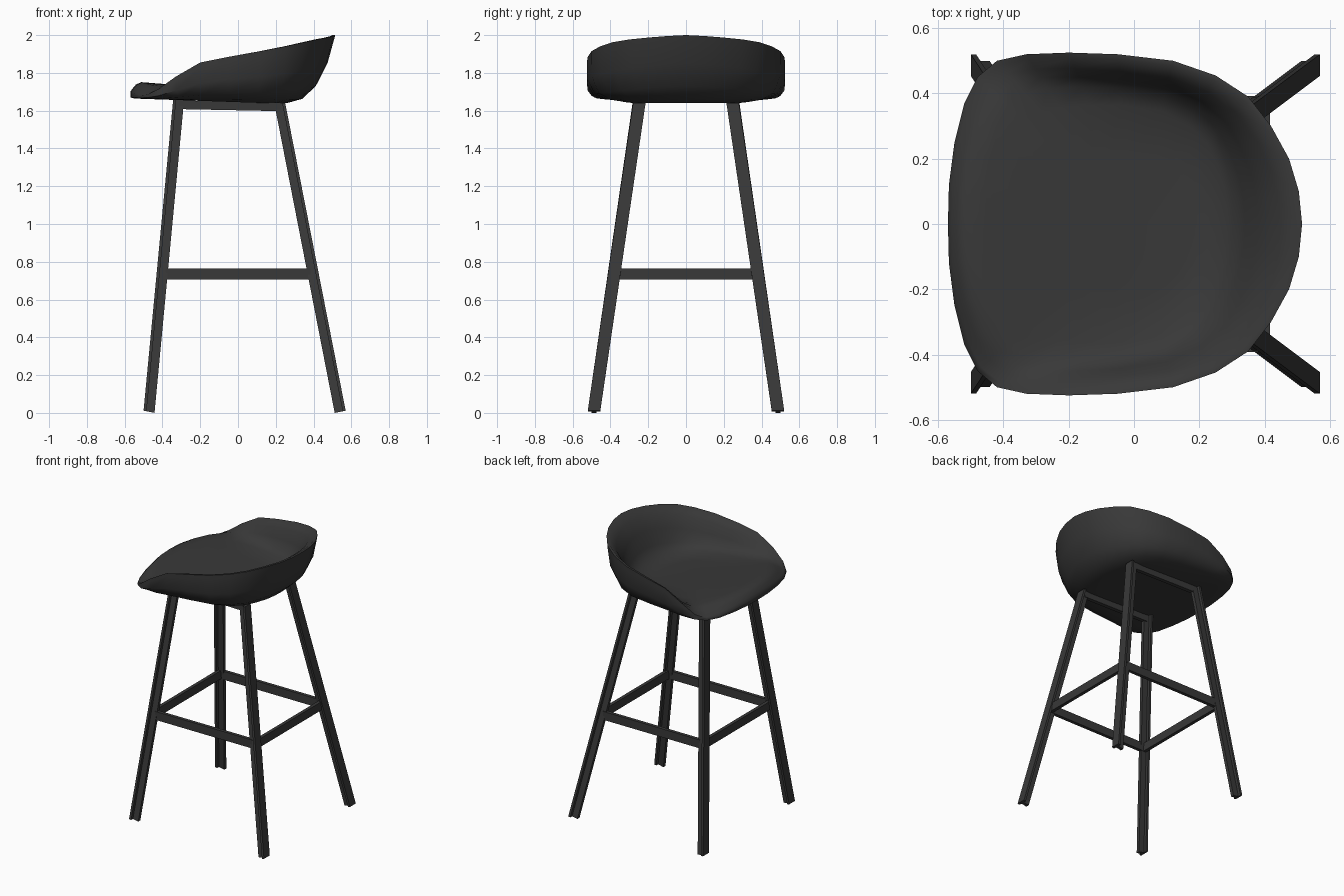
import bpy, bmesh
from mathutils import Vector

cube = bpy.data.objects.get("Cube")
if cube:
    bpy.data.objects.remove(cube, do_unlink=True)

mat = bpy.data.materials.new("charcoal_black")
mat.use_nodes = True
colour = (0.04, 0.04, 0.04, 1)
mat.diffuse_color = colour
bsdf = next(n for n in mat.node_tree.nodes if n.type == 'BSDF_PRINCIPLED')
bsdf.inputs["Base Color"].default_value = colour
bsdf.inputs["Roughness"].default_value = 0.6


def finish(name, bm):
    bmesh.ops.recalc_face_normals(bm, faces=bm.faces[:])
    mesh = bpy.data.meshes.new(name)
    bm.to_mesh(mesh)
    bm.free()
    mesh.materials.append(mat)
    obj = bpy.data.objects.new(name, mesh)
    bpy.context.collection.objects.link(obj)
    return obj


def loft(name, rings, caps):
    """Skin closed rings; caps are the end points, or None for flat ends."""
    bm = bmesh.new()
    loops = [[bm.verts.new(p) for p in ring] for ring in rings]
    n = len(loops[0])
    for a, b in zip(loops, loops[1:]):
        for i in range(n):
            j = (i + 1) % n
            bm.faces.new((a[i], a[j], b[j], b[i]))
    for loop, tip in zip((loops[0], loops[-1]), caps):
        if tip is None:
            bm.faces.new(loop)
        else:
            v = bm.verts.new(tip)
            for i in range(n):
                bm.faces.new((loop[i], loop[(i + 1) % n], v))
    return finish(name, bm)


def box(name, lo, hi, slope=0.0):
    bm = bmesh.new()
    bmesh.ops.create_cube(bm, size=1)
    for v in bm.verts:
        v.co = Vector([lo[k] + (v.co[k] + 0.5) * (hi[k] - lo[k]) for k in range(3)])
        v.co.z += slope * v.co.x
    return finish(name, bm)


# Seat shell: half of the rim line from the back centre to the front centre
half = [(.515, 0, 2), (.505, .1, 1.995), (.475, .2, 1.987), (.42, .3, 1.977),
        (.35, .39, 1.962), (.25, .455, 1.94), (.12, .5, 1.915), (-.05, .52, 1.885),
        (-.2, .525, 1.855), (-.33, .52, 1.78), (-.42, .5, 1.715), (-.48, .45, 1.685),
        (-.52, .37, 1.68), (-.55, .25, 1.69), (-.567, .12, 1.698), (-.57, 0, 1.70)]
rim = half + [(x, -y, z) for x, y, z in half[-2:0:-1]]

# Cross-sections (radius share, height share) at the back, side and front
under = [[(.3, 0), (.5, .01), (.66, .08), (.8, .27), (.92, .6), (.99, .95), (1, 1)],
         [(.4, 0), (.62, 0), (.8, .06), (.93, .18), (1, .5), (1, .9), (1, 1)],
         [(.4, 0), (.7, 0), (.88, 0), (.96, 0), (1, .15), (1, .7), (1, 1)]]
inside = [[(.97, 1), (.86, .88), (.74, .65), (.66, .32), (.56, .08), (.35, 0)],
          [(.97, 1), (.9, .8), (.85, .45), (.8, .15), (.7, .02), (.4, 0)],
          [(.98, .7), (.95, .3), (.9, 0), (.8, 0), (.65, 0), (.35, 0)]]


def base(x):
    return 1.645 - 0.035 * x


def floor(x):
    return 1.71 - 0.08 * x


def shell_rings(sections, ground):
    rings = []
    for samples in zip(*sections):
        ring = []
        for x, y, z in rim:
            c2 = x * x / (x * x + y * y)
            weights = (c2 if x > 0 else 0, 1 - c2, c2 if x < 0 else 0)
            r = sum(w * s[0] for w, s in zip(weights, samples))
            f = sum(w * s[1] for w, s in zip(weights, samples))
            g = ground(x * r)
            ring.append((x * r, y * r, g + f * (z - g)))
        rings.append(ring)
    return rings


seat = loft("seat_shell", shell_rings(under, base) + shell_rings(inside, floor),
            ((0, 0, base(0)), (0, 0, floor(0))))
bpy.context.view_layer.objects.active = seat
seat.select_set(True)
bpy.ops.object.shade_smooth_by_angle(angle=0.9)

# Legs: splayed T-bars, plate outward and web inward
tee = [(0, -.033), (0, .033), (.016, .033), (.016, .012),
       (.058, .012), (.058, -.012), (.016, -.012), (.016, -.033)]


def leg(name, sx, sy, foot_x, top_x, top_z):
    foot = [(sx * (foot_x - d), sy * (.487 + w), .2 * (.058 - d)) for d, w in tee]
    top = [(sx * (top_x - d), sy * (.247 + w), top_z) for d, w in tee]
    loft(name, (foot, top), (None, None))


for side, sy in (("left", 1), ("right", -1)):
    # "left" and "right" here are the +y and -y sides of the seat
    leg("front_leg_" + side, -1, sy, .50, .343, 1.66)
    leg("back_leg_" + side, 1, sy, .57, .25, 1.64)
    # Long foot rail and bar under the seat
    y = sy * .38
    box("side_rail_" + side, (-.385, y - .012, .705), (.385, y + .012, .765))
    y = sy * .25
    box("seat_bar_" + side, (-.31, y - .014, 1.602), (.225, y + .014, 1.648), -.02)

# Cross foot rails
for name, x in (("front_rail", -.405), ("back_rail", .405)):
    box(name, (x - .012, -.375, .705), (x + .012, .375, .765))
